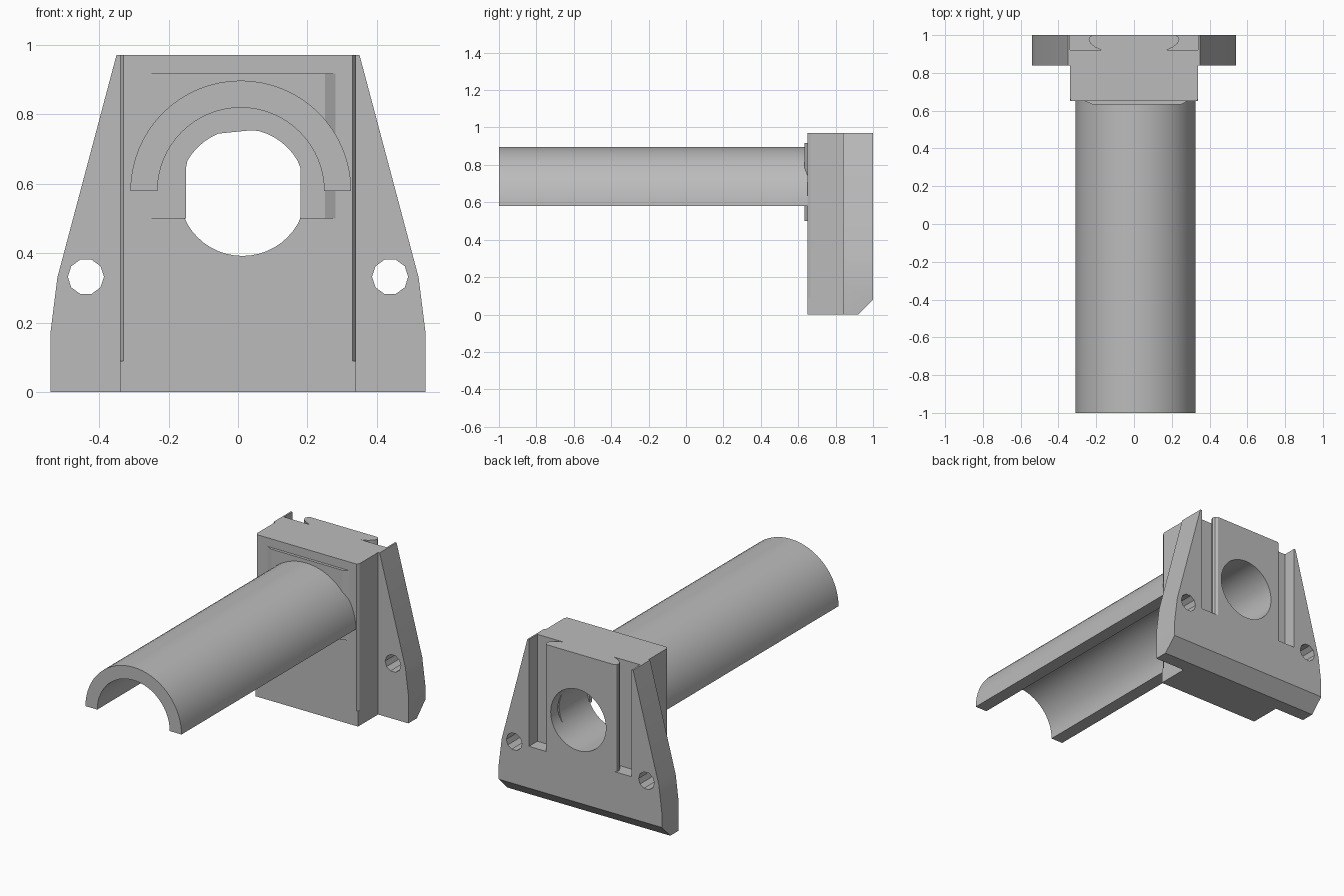
import bpy, bmesh, math

cube = bpy.data.objects.get("Cube")
if cube:
    bpy.data.objects.remove(cube, do_unlink=True)

grey = bpy.data.materials.new("plain grey")
grey.use_nodes = True
grey.diffuse_color = (0.5, 0.5, 0.5, 1)
grey.node_tree.nodes["Principled BSDF"].inputs["Base Color"].default_value = (0.5, 0.5, 0.5, 1)


def loft(name, start, end):
    """Solid between two matching closed loops of 3D points."""
    bm = bmesh.new()
    a = [bm.verts.new(p) for p in start]
    b = [bm.verts.new(p) for p in end]
    bm.faces.new(a)
    bm.faces.new(b)
    for i in range(len(a)):
        j = (i + 1) % len(a)
        bm.faces.new((a[i], a[j], b[j], b[i]))
    bmesh.ops.recalc_face_normals(bm, faces=bm.faces)
    mesh = bpy.data.meshes.new(name)
    bm.to_mesh(mesh)
    bm.free()
    mesh.materials.append(grey)
    obj = bpy.data.objects.new(name, mesh)
    bpy.context.collection.objects.link(obj)
    return obj


def along_y(name, xz, y0, y1):
    return loft(name, [(x, y0, z) for x, z in xz], [(x, y1, z) for x, z in xz])


def along_z(name, xy, z0, z1):
    return loft(name, [(x, y, z0) for x, y in xy], [(x, y, z1) for x, y in xy])


def arc(cx, cz, r, a0, a1, n):
    return [(cx + r * math.cos(a0 + (a1 - a0) * i / n),
             cz + r * math.sin(a0 + (a1 - a0) * i / n)) for i in range(n + 1)]


def circle(cx, cz, r, n):
    return arc(cx, cz, r, 0, math.tau, n)[:-1]


def rect(x0, x1, z0, z1):
    return [(x0, z0), (x1, z0), (x1, z1), (x0, z1)]


def combine(obj, other, operation="DIFFERENCE"):
    """Apply a boolean and remove the helper."""
    mod = obj.modifiers.new("boolean", "BOOLEAN")
    mod.operation, mod.solver, mod.object = operation, "EXACT", other
    bpy.context.view_layer.objects.active = obj
    bpy.ops.object.modifier_apply(modifier=mod.name)
    bpy.data.objects.remove(other, do_unlink=True)


def smooth(obj):
    bpy.ops.object.select_all(action="DESELECT")
    obj.select_set(True)
    bpy.context.view_layer.objects.active = obj
    bpy.ops.object.shade_smooth_by_angle(angle=math.radians(25))


TOP = 0.97

# Tapered mounting flange joined to the thick central block
half = [(0.54, 0), (0.54, 0.17), (0.52, 0.33), (0.35, TOP)]
body = along_y("mounting_body", half + [(-x, z) for x, z in reversed(half)], 0.84, 1.0)
combine(body, along_y("block", rect(-0.34, 0.34, 0, TOP), 0.65, 0.88), "UNION")

# Bevel along the rear bottom edge
bevel = [(0.92, 0), (1.0, 0.08), (1.1, 0.18), (1.1, -0.1), (0.82, -0.1)]
combine(body, loft("bevel_cutter", [(-1, y, z) for y, z in bevel], [(1, y, z) for y, z in bevel]))

# Main bore
combine(body, along_y("bore_cutter", circle(0.013, 0.575, 0.183, 48), 0.5, 1.2))

# Undercut rear slots, screw holes and front corner bevels on both sides
slot = [(0.34, 1.1), (0.34, 0.92), (0.17, 0.92), (0.205, 0.935), (0.23, 0.955),
        (0.24, 0.975), (0.235, 0.99), (0.22, 1.0), (0.22, 1.1)]
corner = [(0.33, 0.65), (0.34, 0.665), (0.36, 0.665), (0.36, 0.6), (0.33, 0.6)]
for s in (-1, 1):
    combine(body, along_z("slot_cutter", [(s * x, y) for x, y in slot], 0.33, 1.2))
    combine(body, along_z("corner_cutter", [(s * x, y) for x, y in corner], 0.09, 1.2))
    combine(body, along_y("screw_cutter", circle(s * 0.438, 0.332, 0.052, 10), 0.5, 1.2))
smooth(body)

# Raised pad on the front, with sloping sides and a narrowed opening
pad = loft("front_pad",
           [(x, 0.655, z) for x, z in rect(-0.27, 0.29, 0.5, 0.918)],
           [(x, 0.633, z) for x, z in rect(-0.22, 0.25, 0.5, 0.918)])
opening = [(min(max(x, -0.15), 0.18), min(z, 0.75 + 0.1 * x))
           for x, z in circle(0.013, 0.575, 0.183, 48)]
combine(pad, along_y("pad_cutter", opening, 0.5, 0.8))

# Long half-round trough, open underneath
section = arc(0.008, 0.579, 0.318, 0, math.pi, 32) + arc(0.008, 0.579, 0.24, math.pi, 0, 32)
trough = along_y("half_tube", section, -1.0, 0.655)
smooth(trough)
